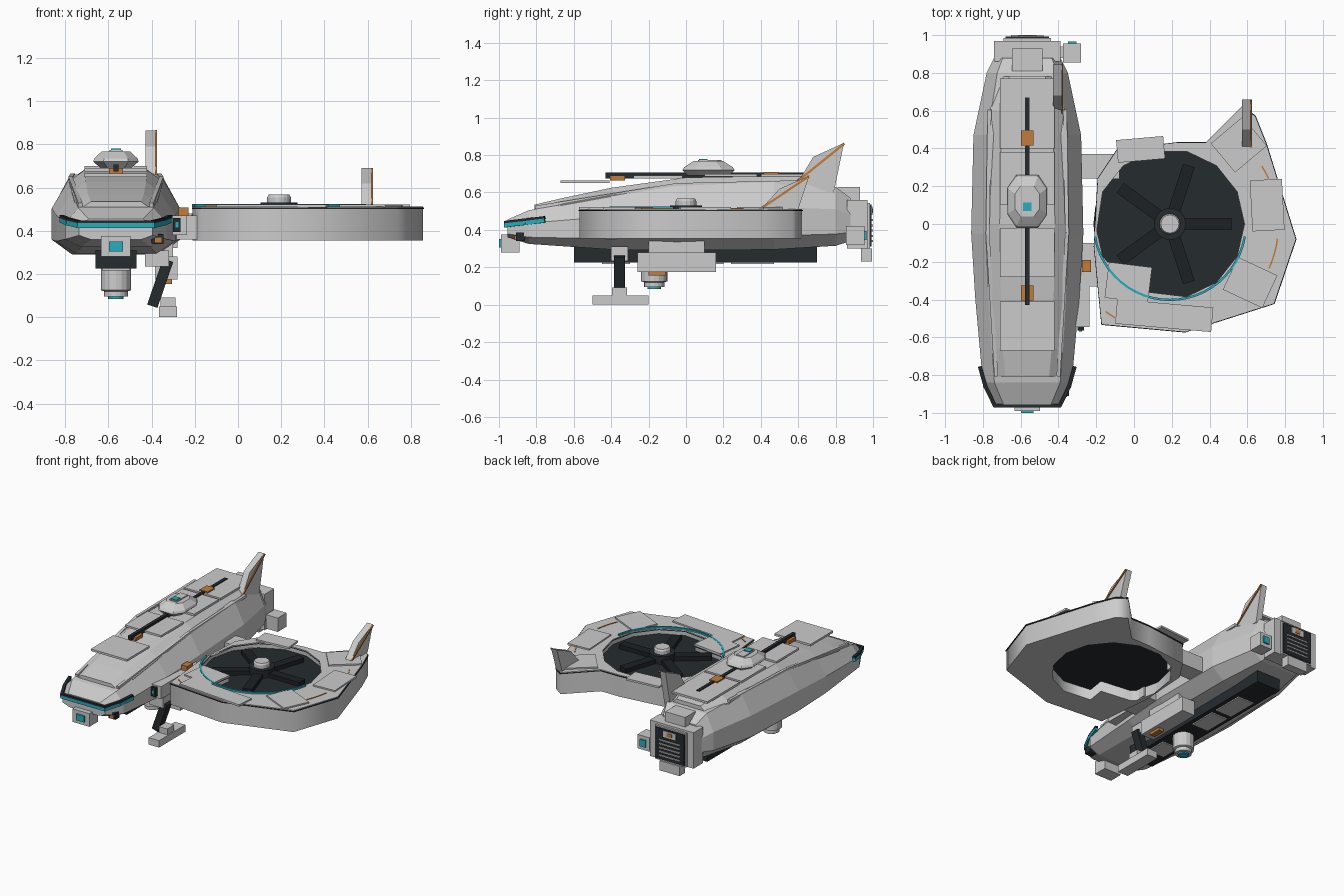
import bpy, bmesh
from math import sin, cos, pi, radians, atan2, hypot
from mathutils import Vector, Matrix

if "Cube" in bpy.data.objects:
    bpy.data.objects.remove(bpy.data.objects["Cube"])

X0 = -0.565            # fuselage centre line
FX, FY = 0.19, 0.0     # fan centre


def mat(name, c):
    m = bpy.data.materials.new(name)
    m.diffuse_color = (*c, 1)
    m.use_nodes = True
    m.node_tree.nodes["Principled BSDF"].inputs["Base Color"].default_value = m.diffuse_color
    return m


DARK = mat("dark", (0.018, 0.024, 0.028))
BLADE = mat("blade_dark", (0.012, 0.015, 0.017))
COPPER = mat("copper", (0.55, 0.20, 0.04))
CYAN = mat("cyan", (0.02, 0.42, 0.52))


def finish(name, bm, m=None):
    bmesh.ops.recalc_face_normals(bm, faces=bm.faces)
    me = bpy.data.meshes.new(name)
    bm.to_mesh(me)
    bm.free()
    ob = bpy.data.objects.new(name, me)
    bpy.context.collection.objects.link(ob)
    if m:
        me.materials.append(m)
    return ob


def box(name, x, y, z, m=None, rot=None):
    """Box from (min, max) ranges, optionally turned about its centre."""
    bm = bmesh.new()
    bmesh.ops.create_cube(bm, size=1)
    bmesh.ops.scale(bm, vec=(x[1] - x[0], y[1] - y[0], z[1] - z[0]), verts=bm.verts)
    if rot:
        bmesh.ops.rotate(bm, matrix=Matrix.Rotation(radians(rot[1]), 3, rot[0]), verts=bm.verts)
    bmesh.ops.translate(bm, vec=(sum(x) / 2, sum(y) / 2, sum(z) / 2), verts=bm.verts)
    return finish(name, bm, m)


def loft(name, rings, m=None):
    bm = bmesh.new()
    vs = [[bm.verts.new(p) for p in r] for r in rings]
    n = len(vs[0])
    for a, b in zip(vs, vs[1:]):
        for i in range(n):
            bm.faces.new((a[i], a[(i + 1) % n], b[(i + 1) % n], b[i]))
    bm.faces.new(vs[0])
    bm.faces.new(vs[-1])
    return finish(name, bm, m)


def section(y, w, zb, zt, prof):
    """Mirrored cross-section from a normalised half profile."""
    half = [(w * a, zb + (zt - zb) * b) for a, b in prof]
    return [(X0 + x, y, z) for x, z in half] + [(X0 - x, y, z) for x, z in reversed(half)]


def tube(name, x, y, tiers, m=None, n=16):
    loft(name, [[(x + r * cos(2 * pi * i / n), y + r * sin(2 * pi * i / n), z)
                 for i in range(n)] for r, z in tiers], m)


def strip(name, pts, w, h, m):
    """Chain of thin bars following a path."""
    for a, b in zip(pts, pts[1:]):
        a, b = Vector(a), Vector(b)
        bm = bmesh.new()
        bmesh.ops.create_cube(bm, size=1)
        bmesh.ops.scale(bm, vec=(w, (b - a).length + w * 0.5, h), verts=bm.verts)
        q = (b - a).to_track_quat('Y', 'Z')
        bmesh.ops.transform(bm, matrix=Matrix.Translation((a + b) / 2) @ q.to_matrix().to_4x4(), verts=bm.verts)
        finish(name, bm, m)


def plate(name, loops, z0, z1, m=None):
    """Flat plate with holes, extruded between two heights."""
    cu = bpy.data.curves.new(name, 'CURVE')
    cu.dimensions, cu.fill_mode, cu.extrude = '2D', 'BOTH', (z1 - z0) / 2
    for lp in loops:
        s = cu.splines.new('POLY')
        s.points.add(len(lp) - 1)
        for p, c in zip(s.points, lp):
            p.co = (c[0], c[1], 0, 1)
        s.use_cyclic_u = True
    ob = bpy.data.objects.new(name, cu)
    ob.location.z = (z0 + z1) / 2
    bpy.context.collection.objects.link(ob)
    bpy.ops.object.select_all(action='DESELECT')
    ob.select_set(True)
    bpy.context.view_layer.objects.active = ob
    bpy.ops.object.convert(target='MESH')
    if m:
        bpy.context.object.data.materials.append(m)


# fuselage: lower hull and raised upper hull
HULL = [(0.68, 0), (1, 0.2), (1, 0.62), (0.74, 1)]
loft("hull", [section(*s, HULL) for s in (
    (-0.955, 0.17, 0.36, 0.455), (-0.84, 0.235, 0.325, 0.505), (-0.4, 0.275, 0.295, 0.58),
    (-0.05, 0.297, 0.29, 0.635), (0.47, 0.285, 0.295, 0.66), (0.8, 0.215, 0.315, 0.63),
    (0.88, 0.175, 0.34, 0.57))])
UPPER = [(1, 0), (1, 0.5), (0.68, 1)]
loft("upper_hull", [section(*s, UPPER) for s in (
    (-0.81, 0.17, 0.46, 0.535), (-0.66, 0.19, 0.5, 0.57), (-0.4, 0.205, 0.54, 0.625),
    (0, 0.215, 0.58, 0.68), (0.6, 0.2, 0.6, 0.69), (0.78, 0.14, 0.58, 0.66))])
for s in (-1, 1):
    strip("shoulder_rail", [(X0 + s * 0.165, -0.8, 0.52), (X0 + s * 0.21, -0.05, 0.64),
                            (X0 + s * 0.2, 0.6, 0.655)], 0.02, 0.02, None)

# deck plates, spine line and copper clamps
for y0, y1, z in ((-0.67, -0.41, 0.65), (-0.28, -0.02, 0.675), (0.1, 0.38, 0.685), (0.4, 0.77, 0.685)):
    box("deck_plate", (X0 - 0.145, X0 + 0.145), (y0, y1), (z, z + 0.015))
box("spine_line", (X0 - 0.012, X0 + 0.012), (-0.43, 0.67), (0.675, 0.706), DARK)
box("spine_clamp", (X0 - 0.032, X0 + 0.032), (-0.405, -0.325), (0.665, 0.69), COPPER)
box("spine_clamp", (X0 - 0.032, X0 + 0.032), (0.415, 0.495), (0.69, 0.71), COPPER)

# cupola on the spine
loft("cupola", [[(X0 + s * a, 0.12 + t * b, z) for a, b in
                 ((1, -.5), (1, .5), (.55, 1), (-.55, 1), (-1, .5), (-1, -.5), (-.55, -1), (.55, -1))]
                for s, t, z in ((0.07, 0.11, 0.69), (0.105, 0.14, 0.72), (0.1, 0.13, 0.735), (0.065, 0.08, 0.768))])
box("cupola_cap", (X0 - 0.03, X0 + 0.03), (0.065, 0.19), (0.765, 0.775))
box("cupola_light", (X0 - 0.023, X0 + 0.023), (0.07, 0.115), (0.76, 0.78), CYAN)

# nose visor and sensors
visor = [(-0.25, -0.76), (-0.222, -0.86), (-0.172, -0.962), (0.172, -0.962), (0.222, -0.86), (0.25, -0.76)]
for name, dz, h, m in (("visor_glow", 0, 0.022, CYAN), ("visor_trim", 0.017, 0.014, DARK)):
    strip(name, [(X0 + x, y, 0.425 + dz + (y + 0.96) * 0.12) for x, y in visor], 0.02, h, m)
box("nose_sensor", (X0 - 0.068, X0 + 0.068), (-0.99, -0.89), (0.28, 0.375))
box("nose_lens", (X0 - 0.032, X0 + 0.032), (-1, -0.98), (0.305, 0.35), CYAN)
box("side_sensor", (-0.4, -0.345), (-0.91, -0.86), (0.34, 0.385), DARK)
box("side_sensor_lens", (-0.385, -0.355), (-0.916, -0.9), (0.345, 0.37), COPPER)
box("flank_box", (-0.32, -0.235), (-0.545, -0.3), (0.38, 0.47))
box("flank_sensor", (-0.3, -0.265), (-0.565, -0.54), (0.395, 0.46), DARK)
box("flank_lens", (-0.29, -0.275), (-0.57, -0.56), (0.415, 0.44), CYAN)

# engine block at the tail with grille
box("engine_block", (-0.74, -0.39), (0.86, 0.97), (0.3, 0.56))
box("engine_frame", (-0.69, -0.44), (0.96, 0.985), (0.3, 0.545))
box("engine_grille", (-0.68, -0.45), (0.98, 0.992), (0.31, 0.535), DARK)
for i in range(5):
    box("grille_slat", (-0.65, -0.48), (0.985, 1.0), (0.335 + i * 0.028, 0.345 + i * 0.028))
box("grille_badge", (-0.615, -0.515), (0.985, 0.997), (0.48, 0.525))
box("grille_light", (-0.585, -0.545), (0.99, 1.0), (0.49, 0.515), COPPER)
box("tail_top_box", (-0.645, -0.485), (0.81, 0.93), (0.54, 0.63))
box("tail_lower_box", (-0.645, -0.485), (0.935, 0.995), (0.23, 0.3))
box("tail_side_box", (-0.375, -0.28), (0.855, 0.955), (0.32, 0.42))
box("tail_side_lens", (-0.35, -0.305), (0.95, 0.965), (0.345, 0.395), CYAN)
box("tail_side_bracket", (-0.4, -0.36), (0.88, 0.94), (0.35, 0.39))


# swept fins with copper edge
def fin(name, x, prof, edge):
    loft(name, [[(x + d, y, z) for y, z in prof] for d in (-0.023, 0.023)])
    strip(name + "_trim", [(x + 0.025, y, z) for y, z in edge], 0.01, 0.012, COPPER)


fin("hull_fin", -0.405, [(0.58, 0.62), (0.62, 0.69), (0.68, 0.79), (0.845, 0.865), (0.79, 0.6)],
    [(0.59, 0.655), (0.845, 0.86)])
fin("fan_fin", 0.595, [(0.4, 0.51), (0.5, 0.62), (0.66, 0.69), (0.6, 0.51)], [(0.41, 0.52), (0.655, 0.685)])

# keel, underslung pod and belly turret
box("keel", (-0.66, -0.47), (-0.6, 0.7), (0.225, 0.31), DARK)
for y0, y1 in ((-0.45, -0.3), (0.0, 0.2), (0.24, 0.47)):
    box("keel_plate", (-0.63, -0.5), (y0, y1), (0.217, 0.23))
box("side_pod", (-0.385, -0.28), (-0.26, 0.16), (0.175, 0.28))
box("pod_mount", (-0.43, -0.3), (-0.2, 0.1), (0.25, 0.34))
box("pod_lamp", (-0.345, -0.305), (-0.2, -0.11), (0.155, 0.18), COPPER)
tube("belly_turret", X0, -0.17, [(0.07, 0.23), (0.07, 0.125), (0.055, 0.12), (0.055, 0.095)])
tube("turret_lens", X0, -0.17, [(0.036, 0.1), (0.036, 0.085)], CYAN)

# landing skid
box("skid_strut", (-0.385, -0.335), (-0.385, -0.325), (0.045, 0.27), DARK, ('Y', 19))
box("skid_strut_cover", (-0.43, -0.32), (-0.4, -0.31), (0.235, 0.31))
box("skid_foot", (-0.365, -0.282), (-0.5, -0.2), (0, 0.05))
box("skid_block", (-0.358, -0.29), (-0.395, -0.315), (0.045, 0.092))

# fan housing on its arms
outline = [(-0.17, -0.53), (0.27, -0.57), (0.74, -0.42), (0.855, -0.08), (0.7, 0.42), (0.64, 0.57),
           (0.57, 0.62), (0.38, 0.43), (0.23, 0.43), (-0.09, 0.39), (-0.19, 0.24), (-0.21, -0.12)]
hole = [(FX + 0.395 * cos(2 * pi * i / 14), FY + 0.395 * sin(2 * pi * i / 14)) for i in range(-3, 9)]
hole += [(-0.14, -0.2), (0.09, -0.23), (0.07, -0.36)]
big = [(0.2 + (x - 0.2) * 1.008, y * 1.008) for x, y in outline]
plate("fan_housing", [outline, hole], 0.355, 0.5)
plate("housing_seam", [big, hole], 0.5, 0.507, DARK)
plate("housing_deck", [outline, hole], 0.507, 0.512)
box("rear_arm", (-0.32, -0.08), (0.24, 0.37), (0.37, 0.48))
box("front_arm", (-0.32, -0.17), (-0.33, -0.1), (0.36, 0.47))
box("arm_clamp", (-0.275, -0.228), (-0.255, -0.19), (0.46, 0.507), COPPER)

# fan disc, blades and hub
tube("fan_disc", FX, FY, [(0.405, 0.43), (0.405, 0.475)], DARK, 28)
for i in range(5):
    a = 2 * pi * i / 5
    box("fan_blade", (FX + 0.19 * cos(a) - 0.135, FX + 0.19 * cos(a) + 0.135),
        (FY + 0.19 * sin(a) - 0.032, FY + 0.19 * sin(a) + 0.032), (0.475, 0.505), BLADE, ('Z', 72 * i))
tube("fan_collar", FX, FY, [(0.085, 0.47), (0.085, 0.53)], DARK)
tube("fan_hub", FX, FY, [(0.055, 0.52), (0.055, 0.555), (0.048, 0.567)])

# armour tiles, glow arc and copper lines on the housing
for x, y, w, d, r in ((0.035, 0.395, 0.25, 0.12, 5), (0.705, 0.1, 0.17, 0.27, 3), (0.615, -0.31, 0.23, 0.19, -25),
                      (0.16, -0.485, 0.51, 0.13, -5), (-0.03, -0.31, 0.23, 0.19, -7), (0.555, 0.42, 0.22, 0.2, 40)):
    box("armour_tile", (x - w / 2, x + w / 2), (y - d / 2, y + d / 2), (0.508, 0.522), None, ('Z', r))


def arc(cx, cy, r, a0, a1, n, z):
    return [(cx + r * cos(radians(a0 + (a1 - a0) * i / n)), cy + r * sin(radians(a0 + (a1 - a0) * i / n)), z)
            for i in range(n + 1)]


strip("fan_glow_arc", arc(FX, FY, 0.402, 190, 350, 24, 0.517), 0.012, 0.014, CYAN)
for a0, a1 in ((14, 32), (-24, -8), (234, 240)):
    strip("copper_line", arc(FX, FY, 0.575, a0, a1, 5, 0.513), 0.008, 0.006, COPPER)
